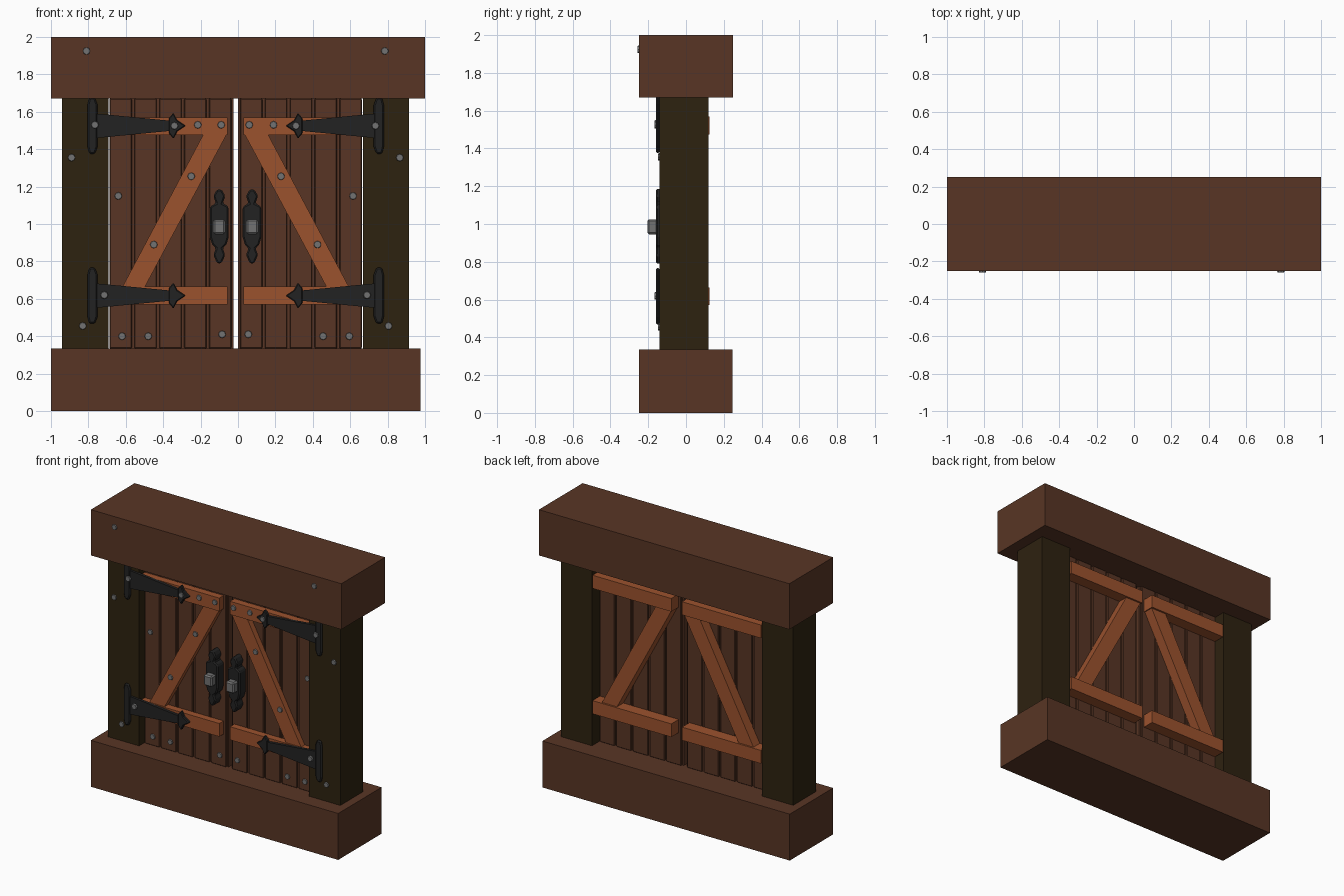
import bpy, bmesh, math
from mathutils import Matrix

cube = bpy.data.objects.get("Cube")
if cube:
    bpy.data.objects.remove(cube, do_unlink=True)

MID = -0.0125          # the doors and posts mirror about this x
POST_Y, BAR_Y, PLANK_Y, IRON_Y = -0.14, -0.135, -0.085, -0.16


def material(name, rgb):
    mat = bpy.data.materials.new(name)
    mat.use_nodes = True
    mat.diffuse_color = (*rgb, 1)
    mat.node_tree.nodes["Principled BSDF"].inputs["Base Color"].default_value = (*rgb, 1)
    return mat


BROWN = material("brown wood", (0.098, 0.036, 0.018))
DARK = material("dark post wood", (0.027, 0.016, 0.005))
ORANGE = material("orange brace wood", (0.33, 0.085, 0.027))
IRON = material("black iron", (0.016, 0.016, 0.016))
STEEL = material("grey steel", (0.17, 0.17, 0.17))


def finish(bm, name, mat):
    bmesh.ops.recalc_face_normals(bm, faces=bm.faces[:])
    mesh = bpy.data.meshes.new(name)
    bm.to_mesh(mesh)
    bm.free()
    mesh.materials.append(mat)
    obj = bpy.data.objects.new(name, mesh)
    bpy.context.collection.objects.link(obj)
    return obj


def prism(name, outline, y0, y1, mat, bevel=0):
    """Extrude an x-z outline from y0 to y1, optionally with chamfered edges."""
    bm = bmesh.new()
    face = bm.faces.new([bm.verts.new((x, y0, z)) for x, z in outline])
    ext = bmesh.ops.extrude_face_region(bm, geom=[face])
    verts = [g for g in ext["geom"] if isinstance(g, bmesh.types.BMVert)]
    bmesh.ops.translate(bm, verts=verts, vec=(0, y1 - y0, 0))
    obj = finish(bm, name, mat)
    if bevel:
        mod = obj.modifiers.new("chamfer", "BEVEL")
        mod.width, mod.segments = bevel, 1
    return obj


def box(name, x0, x1, y0, y1, z0, z1, mat, bevel=0):
    return prism(name, [(x0, z0), (x1, z0), (x1, z1), (x0, z1)], y0, y1, mat, bevel)


def nails(name, points, y):
    bm = bmesh.new()
    for x, z in points:
        place = Matrix.Translation((x, y, z)) @ Matrix.Rotation(math.pi / 2, 4, "X")
        bmesh.ops.create_cone(bm, cap_ends=True, segments=8, radius1=0.022,
                              radius2=0.018, depth=0.016, matrix=place)
    finish(bm, name, STEEL)


# Heavy beams above and below
box("top_beam", -1, 1, -0.25, 0.25, 1.67, 2, BROWN)
box("bottom_beam", -1, 0.975, -0.25, 0.245, 0, 0.335, BROWN)

for side, sign in (("right", 1), ("left", -1)):
    def mx(x):
        return x if sign == 1 else 2 * MID - x

    def shape(points, dz=0):
        return [(mx(x), z + dz) for x, z in points]

    # Side post
    box(f"{side}_post", mx(-0.94), mx(-0.692), POST_Y, 0.12, 0.335, 1.67, DARK)

    # Door of five planks over a thin core that shows in the grooves
    box(f"{side}_door_core", mx(-0.685), mx(-0.025), -0.07, 0.025, 0.335, 1.67, BROWN)
    pitch = 0.133
    for i in range(5):
        x = -0.687 + i * pitch
        box(f"{side}_door_plank_{i + 1}", mx(x), mx(x + pitch - 0.014),
            PLANK_Y, 0.04, 0.335, 1.67, BROWN, 0.004)

    # Z bracing on both faces of the door
    for face, ya, yb, yd in (("front", PLANK_Y, BAR_Y, BAR_Y + 0.008),
                             ("back", 0.04, 0.125, 0.112)):
        for level, z in (("lower", 0.57), ("upper", 1.475)):
            box(f"{side}_{face}_{level}_bar", mx(-0.685), mx(-0.055), ya, yb, z, z + 0.095, ORANGE)
        prism(f"{side}_{face}_diagonal_brace",
              shape([(-0.62, 0.66), (-0.5, 0.66), (-0.06, 1.48), (-0.185, 1.48)]),
              ya, yd, ORANGE)

    # Strap hinges
    plate = [(-0.805, -0.11), (-0.795, -0.15), (-0.765, -0.15), (-0.75, -0.11),
             (-0.75, 0.11), (-0.765, 0.15), (-0.795, 0.15), (-0.805, 0.11)]
    strap = [(-0.76, -0.065), (-0.7, -0.06), (-0.34, -0.025),
             (-0.34, 0.025), (-0.7, 0.06), (-0.76, 0.065)]
    tip = [(-0.37, -0.04), (-0.345, -0.07), (-0.325, -0.03), (-0.28, 0),
           (-0.325, 0.03), (-0.345, 0.07), (-0.37, 0.04)]
    for level, z in (("lower", 0.617), ("upper", 1.525)):
        prism(f"{side}_{level}_hinge_plate", shape(plate, z), POST_Y, IRON_Y, IRON, 0.008)
        prism(f"{side}_{level}_hinge_strap", shape(strap, z), BAR_Y, IRON_Y + 0.004, IRON)
        prism(f"{side}_{level}_hinge_tip", shape(tip, z), BAR_Y, IRON_Y, IRON, 0.005)

    # Latch plate: half outline mirrored about its own centre line
    half = [(0.012, 0.79), (0.032, 0.835), (0.018, 0.87), (0.038, 0.89), (0.05, 0.93),
            (0.05, 1.09), (0.038, 1.1), (0.018, 1.11), (0.032, 1.15), (0.012, 1.185)]
    centre = -0.1
    outline = [(centre + x, z) for x, z in half] + [(centre - x, z) for x, z in reversed(half)]
    prism(f"{side}_latch_plate", shape(outline), PLANK_Y, IRON_Y, IRON, 0.008)
    box(f"{side}_latch_knob", mx(-0.134), mx(-0.068), IRON_Y + 0.01, -0.205,
        0.945, 1.025, STEEL, 0.01)

# Nail heads
nails("beam_nails", [(-0.81, 1.925), (0.785, 1.925)], -0.25)
nails("post_nails", [(-0.89, 1.355), (0.865, 1.355), (-0.83, 0.455), (0.805, 0.455)], POST_Y)
nails("plank_nails", [(-0.64, 1.15), (0.615, 1.15), (-0.62, 0.4), (-0.48, 0.4),
                      (-0.085, 0.41), (0.055, 0.41), (0.455, 0.4), (0.595, 0.4)], PLANK_Y)
nails("bar_nails", [(-0.215, 1.53), (-0.09, 1.53), (0.06, 1.53), (0.19, 1.53)], BAR_Y)
nails("brace_nails", [(-0.25, 1.255), (-0.45, 0.89), (0.23, 1.255), (0.425, 0.89)], BAR_Y + 0.008)
nails("hinge_nails", [(-0.765, 1.53), (0.735, 1.525), (-0.34, 1.525), (0.31, 1.525),
                      (-0.715, 0.62), (0.69, 0.62)], IRON_Y)
